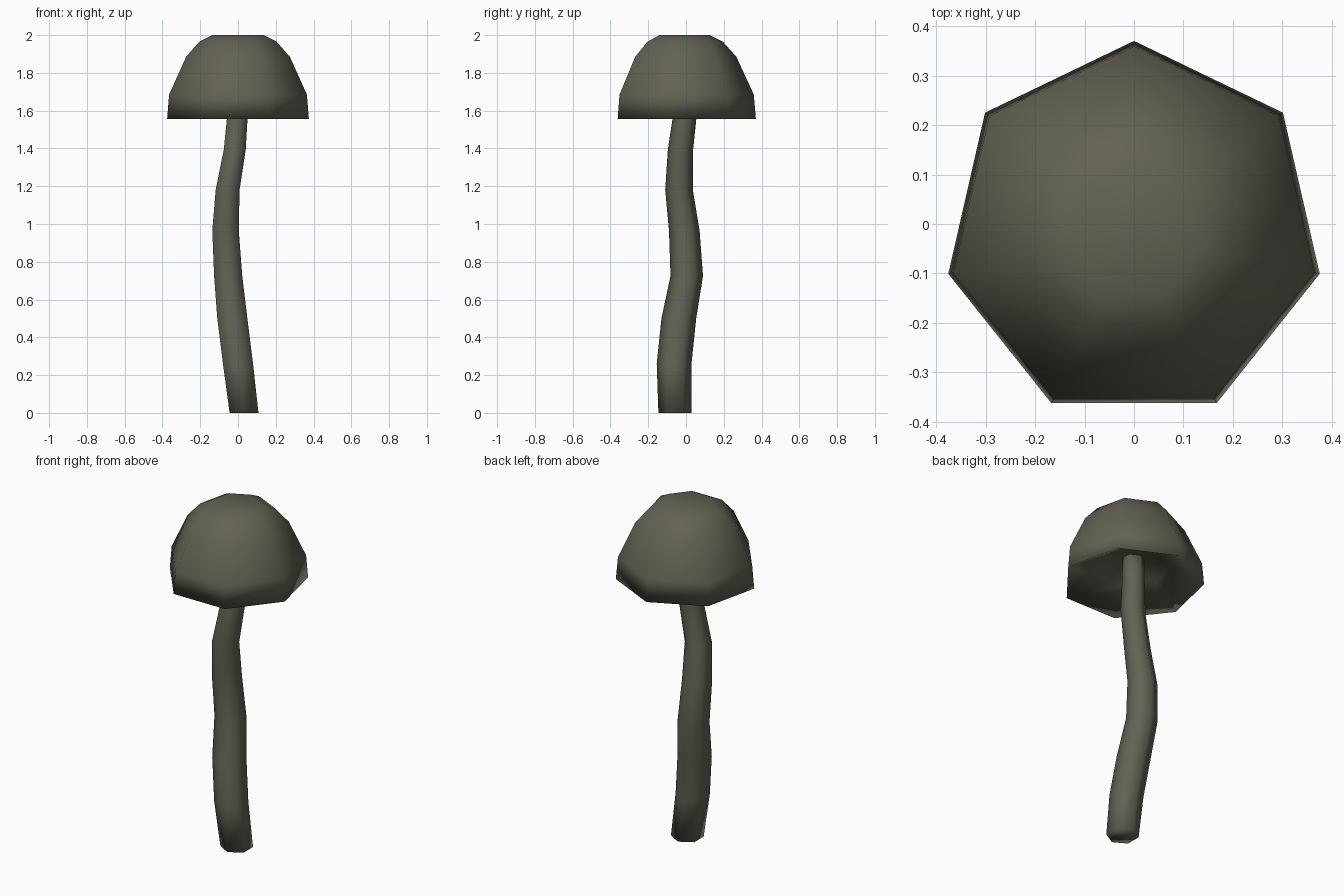
import bpy, bmesh
from math import cos, sin, pi

if "Cube" in bpy.data.objects:
    bpy.data.objects.remove(bpy.data.objects["Cube"])

mat = bpy.data.materials.new("dark olive grey")
mat.diffuse_color = (0.125, 0.121, 0.088, 1)
mat.use_nodes = True
mat.node_tree.nodes["Principled BSDF"].inputs["Base Color"].default_value = mat.diffuse_color


def loft(name, rings, sides):
    """Skin a closed tube through rings given as (x, y, z, radius), ending in flat caps."""
    bm = bmesh.new()
    loops = []
    for x, y, z, r in rings:
        angles = [pi / 2 + 2 * pi * i / sides for i in range(sides)]
        loops.append([bm.verts.new((x + r * cos(a), y + r * sin(a), z)) for a in angles])
    for low, high in zip(loops, loops[1:]):
        for i in range(sides):
            j = (i + 1) % sides
            bm.faces.new((low[i], low[j], high[j], high[i]))
    bm.faces.new(loops[0][::-1])
    bm.faces.new(loops[-1])
    bmesh.ops.recalc_face_normals(bm, faces=bm.faces)
    for f in bm.faces:
        f.smooth = True
    me = bpy.data.meshes.new(name)
    bm.to_mesh(me)
    bm.free()
    me.materials.append(mat)
    ob = bpy.data.objects.new(name, me)
    bpy.context.collection.objects.link(ob)
    return ob


# crooked six-sided stem
loft("stem", [
    (0.032, -0.058, 0.00, 0.088),
    (0.000, -0.063, 0.26, 0.092),
    (-0.030, -0.038, 0.50, 0.092),
    (-0.052, 0.004, 0.725, 0.086),
    (-0.066, -0.009, 0.965, 0.081),
    (-0.055, -0.037, 1.18, 0.073),
    (-0.017, -0.029, 1.395, 0.067),
    (-0.004, -0.008, 1.56, 0.063),
    (0.005, 0.0, 1.72, 0.058),
], 6)

# seven-sided cap: hollow underside up to the centre, then the outer dome
profile = [(0.06, 1.70), (0.20, 1.655), (0.385, 1.555), (0.374, 1.685),
           (0.282, 1.885), (0.21, 1.965), (0.14, 2.0)]
loft("cap", [(0, -0.015, z, r) for r, z in profile], 7)
